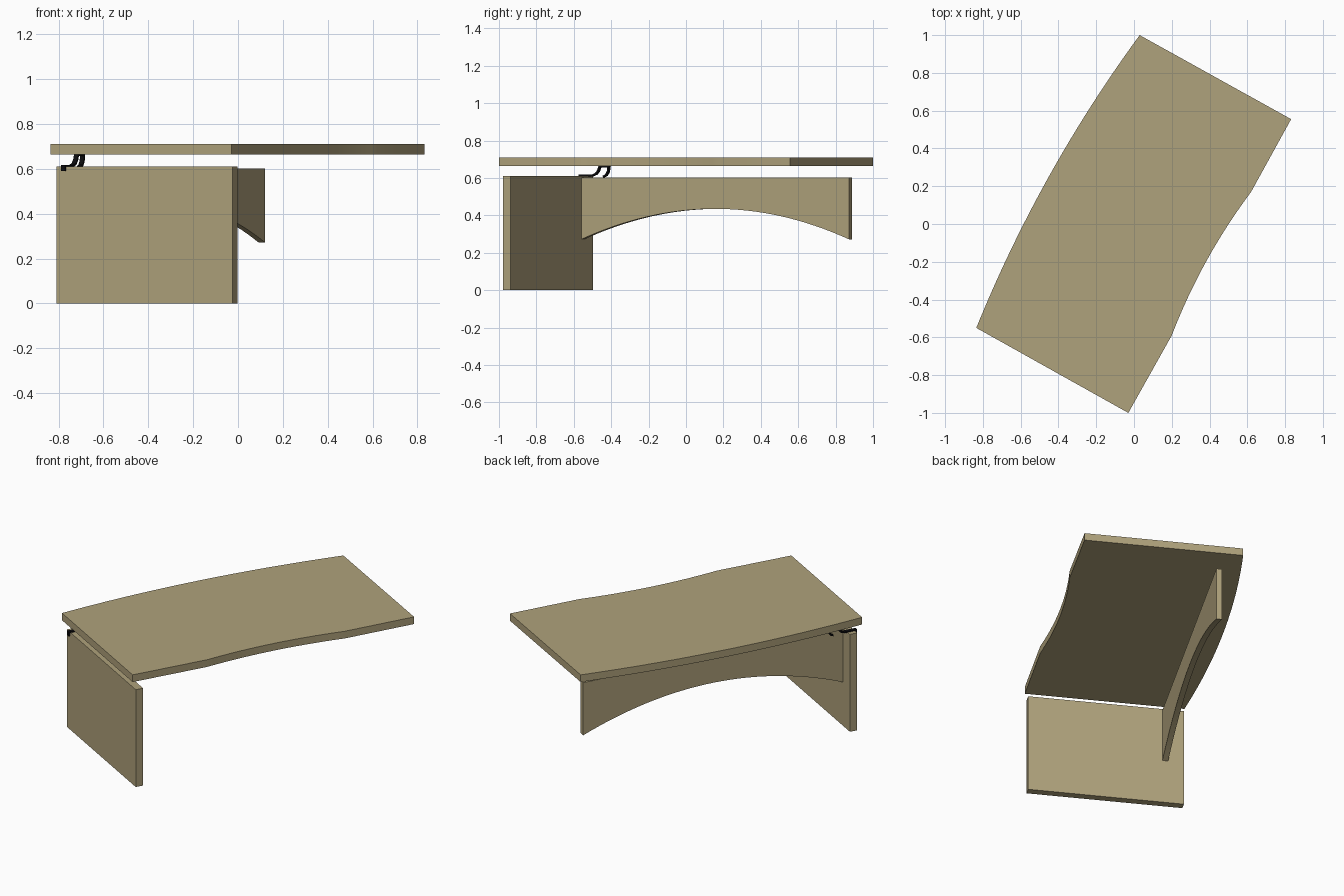
import bpy, bmesh, math
from mathutils import Vector, Matrix

if "Cube" in bpy.data.objects:
    bpy.data.objects.remove(bpy.data.objects["Cube"], do_unlink=True)


def material(name, rgb):
    mat = bpy.data.materials.new(name)
    mat.use_nodes = True
    mat.diffuse_color = (*rgb, 1)
    mat.node_tree.nodes["Principled BSDF"].inputs["Base Color"].default_value = (*rgb, 1)
    return mat


wood = material("tan_wood", (0.43, 0.36, 0.2))
black = material("black_metal", (0.004, 0.004, 0.005))

# The desk runs along ALONG; ACROSS is its short direction
ALONG = Vector((0.488, 0.873, 0)).normalized()
ACROSS = Vector((ALONG.y, -ALONG.x, 0))
UP = Vector((0, 0, 1))


def arc(a, b, rise, steps=24):
    """Shallow arc from a to b, bulging to the left of the direction of travel."""
    a, b = Vector(a), Vector(b)
    side = Vector((a.y - b.y, b.x - a.x)).normalized()
    ts = [i / steps for i in range(steps + 1)]
    return [a.lerp(b, t) + side * rise * 4 * t * (1 - t) for t in ts]


def ribbon(path, thick):
    """Closed outline of a strip following the path."""
    pts = [Vector(p) for p in path]
    left, right = [], []
    for i, p in enumerate(pts):
        dirs = [(pts[j + 1] - pts[j]).normalized() for j in (i - 1, i) if 0 <= j < len(pts) - 1]
        n = sum((Vector((-d.y, d.x)) for d in dirs), Vector((0, 0))).normalized()
        n *= thick / 2 / n.dot(Vector((-dirs[0].y, dirs[0].x)))
        left.append(p + n)
        right.append(p - n)
    return left + right[::-1]


def prism(name, outline, origin, u, v, depth, mat):
    """Extrude a flat outline, drawn on the axes u and v, along the vector depth."""
    bm = bmesh.new()
    verts = [bm.verts.new(Vector(origin) + u * p[0] + v * p[1]) for p in outline]
    face = bm.faces.new(verts)
    ext = bmesh.ops.extrude_face_region(bm, geom=[face])["geom"]
    bmesh.ops.translate(bm, vec=depth, verts=[g for g in ext if isinstance(g, bmesh.types.BMVert)])
    bmesh.ops.recalc_face_normals(bm, faces=bm.faces)
    mesh = bpy.data.meshes.new(name)
    bm.to_mesh(mesh)
    bm.free()
    mesh.materials.append(mat)
    obj = bpy.data.objects.new(name, mesh)
    bpy.context.collection.objects.link(obj)
    bpy.ops.object.select_all(action="DESELECT")
    obj.select_set(True)
    bpy.context.view_layer.objects.active = obj
    bpy.ops.object.shade_smooth_by_angle(angle=math.radians(20))
    return obj


# Desktop: one bowed long edge, one with a shallow hollow
top = [Vector((-0.03, -1.0))]
top += arc((0.2, -0.59), (0.62, 0.17), 0.03)
top += [Vector((0.832, 0.555))]
top += arc((0.03, 1.0), (-0.835, -0.55), -0.055)
prism("desktop", top, (0, 0, 0.665), Vector((1, 0, 0)), Vector((0, 1, 0)), UP * 0.045, wood)

# Slab leg under the front end
leg = [(0, 0), (0.046, 0), (0.046, 0.61), (0, 0.61)]
prism("end_leg", leg, (-0.81, -0.538, 0), ALONG, UP, ACROSS * 0.9, wood)

# Long panel with an arched underside
length = 1.64
panel = [Vector((0, 0.602)), *arc((0, 0.272), (length, 0.272), 0.163, 32), Vector((length, 0.602))]
prism("arched_panel", panel, (-0.709, -0.544, 0), ALONG, UP, ACROSS * 0.033, wood)

# Bent strip bracket hooked over the leg
hook = [(0, 0.59), (0, 0.613), (0.075, 0.613), (0.098, 0.622), (0.113, 0.64), (0.12, 0.661),
        (0.176, 0.661), (0.172, 0.635), (0.16, 0.615), (0.143, 0.608)]
prism("bracket", ribbon(hook, 0.009), (-0.788, -0.56, 0), ALONG, UP, ACROSS * 0.021, black)
